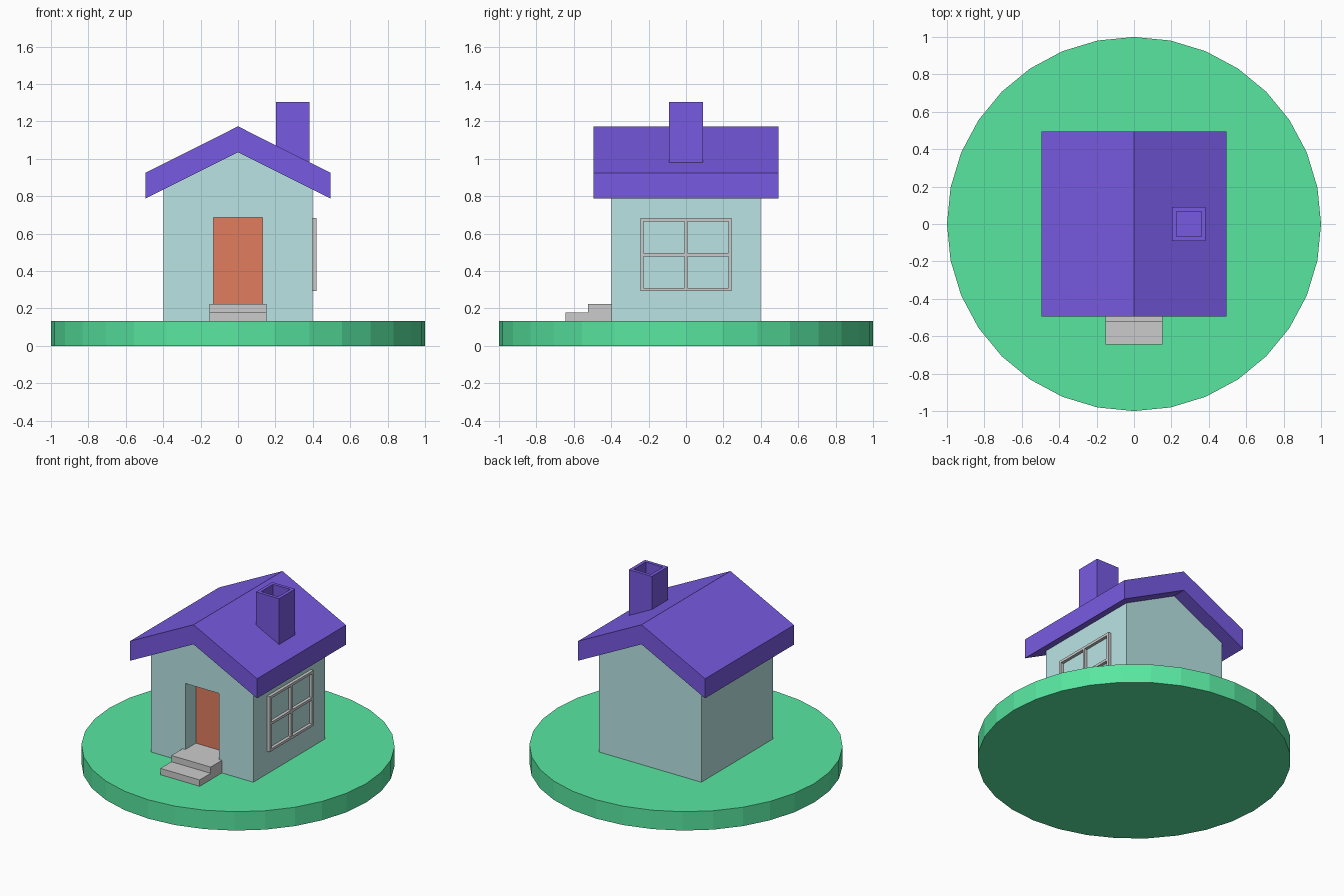
import bpy, bmesh

if "Cube" in bpy.data.objects:
    bpy.data.objects.remove(bpy.data.objects["Cube"])

def paint(obj, name, color):
    mat = bpy.data.materials.get(name) or bpy.data.materials.new(name)
    mat.diffuse_color = (*color, 1)
    mat.use_nodes = True
    mat.node_tree.nodes["Principled BSDF"].inputs["Base Color"].default_value = mat.diffuse_color
    obj.data.materials.append(mat)

def finish(name, bm):
    bmesh.ops.recalc_face_normals(bm, faces=bm.faces)
    mesh = bpy.data.meshes.new(name)
    bm.to_mesh(mesh)
    bm.free()
    obj = bpy.data.objects.new(name, mesh)
    bpy.context.collection.objects.link(obj)
    return obj

def box(name, x, y, z):
    bm = bmesh.new()
    bmesh.ops.create_cube(bm, size=1)
    for v in bm.verts:
        v.co = [lo + (hi - lo) * (c + 0.5) for c, (lo, hi) in zip(v.co, (x, y, z))]
    return finish(name, bm)

def extrude_y(name, profile, y0, y1):
    bm = bmesh.new()
    face = bm.faces.new([bm.verts.new((x, y0, z)) for x, z in profile])
    new = bmesh.ops.extrude_face_region(bm, geom=[face])["geom"]
    verts = [g for g in new if isinstance(g, bmesh.types.BMVert)]
    bmesh.ops.translate(bm, verts=verts, vec=(0, y1 - y0, 0))
    return finish(name, bm)

def cut(obj, cutter):
    mod = obj.modifiers.new("cut", 'BOOLEAN')
    mod.operation = 'DIFFERENCE'
    mod.solver = 'EXACT'
    mod.object = cutter
    cutter.hide_render = True
    cutter.hide_set(True)

GREEN, WALL = (0.098, 0.795, 0.354), (0.49, 0.777, 0.777)
ROOF, DOOR = (0.187, 0.103, 0.759), (0.76, 0.202, 0.117)
G = 0.133  # ground level on top of the base

# Round lawn
bpy.ops.mesh.primitive_cylinder_add(vertices=32, radius=1, depth=G, location=(0, 0, G / 2))
lawn = bpy.context.object
lawn.name = "lawn"
paint(lawn, "green", GREEN)

# Gabled walls with a door recess
walls = extrude_y("walls", [(-0.398, G), (0.398, G), (0.398, 0.85), (0, 1.046), (-0.398, 0.85)],
                  -0.398, 0.398)
paint(walls, "wall", WALL)
cut(walls, box("door_cutter", (-0.132, 0.132), (-0.5, -0.28), (0.16, 0.687)))

# Door at the back of the recess
door = box("door", (-0.132, 0.132), (-0.281, -0.26), (0.16, 0.687))
paint(door, "door", DOOR)

# Steps
box("lower_step", (-0.153, 0.153), (-0.645, -0.39), (G, 0.178))
box("upper_step", (-0.153, 0.153), (-0.523, -0.27), (G, 0.222))

# Roof
roof = extrude_y("roof", [(-0.495, 0.787), (0, 1.035), (0.495, 0.787),
                          (0.495, 0.925), (0, 1.173), (-0.495, 0.925)], -0.495, 0.495)
paint(roof, "roof", ROOF)

# Hollow chimney
chimney = box("chimney", (0.203, 0.383), (-0.09, 0.09), (0.96, 1.304))
paint(chimney, "roof", ROOF)
cut(chimney, box("flue_cutter", (0.227, 0.36), (-0.067, 0.067), (1.12, 1.4)))

# Window frame: outer rim plus crossing bars
X, W, S = (0.39, 0.419), 0.018, 0.244
Z0, Z1 = 0.292, 0.682
for i, y in enumerate((-S, -W / 2, S - W)):
    box(f"window_upright_{i}", X, (y, y + W), (Z0, Z1))
for i, z in enumerate((Z0, (Z0 + Z1 - W) / 2, Z1 - W)):
    box(f"window_rail_{i}", X, (-S, S), (z, z + W))
